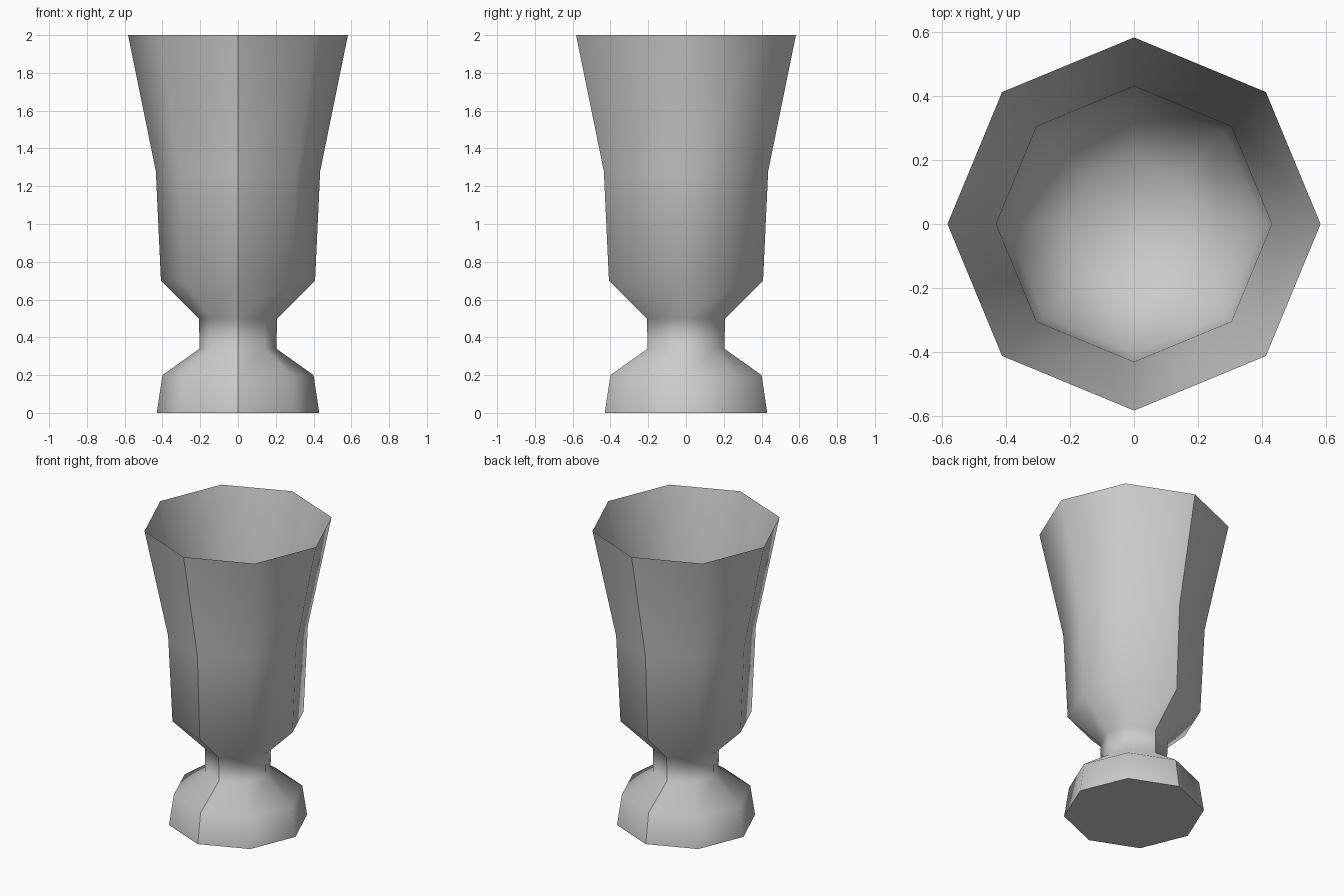
import bpy
import bmesh
from math import cos, sin, pi

cube = bpy.data.objects.get("Cube")
if cube:
    bpy.data.objects.remove(cube, do_unlink=True)

SIDES = 8
# Radius and height, from the foot up to the rim, then down inside the bowl
OUTER = [(0.43, 0), (0.40, 0.2), (0.203, 0.34), (0.207, 0.5),
         (0.408, 0.7), (0.435, 1.28), (0.582, 2)]
INNER = [(0.43, 1.28), (0.402, 0.705), (0.2, 0.51)]

grey = bpy.data.materials.new("plain grey")
grey.use_nodes = True
colour = (0.6, 0.6, 0.6, 1)
grey.diffuse_color = colour
grey.node_tree.nodes["Principled BSDF"].inputs["Base Color"].default_value = colour

# Eight-sided goblet lathed from the profile, with corners on the axes
bm = bmesh.new()
rings = []
for radius, z in OUTER + INNER:
    rings.append([bm.verts.new((radius * cos(2 * pi * i / SIDES),
                                radius * sin(2 * pi * i / SIDES), z))
                  for i in range(SIDES)])
for low, high in zip(rings, rings[1:]):
    for i in range(SIDES):
        j = (i + 1) % SIDES
        bm.faces.new((low[i], low[j], high[j], high[i]))
underside = bm.faces.new(list(reversed(rings[0])))
bm.faces.new(rings[-1])  # floor of the bowl
bm.normal_update()

for face in bm.faces:
    face.smooth = True

# Hard edges: foot, rim, and the two outer seams at front and back
for edge in underside.edges:
    edge.smooth = False
rim = len(OUTER) - 1
for i in range(SIDES):
    bm.edges.get((rings[rim][i], rings[rim][(i + 1) % SIDES])).smooth = False
for low, high in zip(rings[:rim], rings[1:rim + 1]):
    for i in (SIDES // 4, 3 * SIDES // 4):
        bm.edges.get((low[i], high[i])).smooth = False

mesh = bpy.data.meshes.new("goblet")
bm.to_mesh(mesh)
bm.free()
mesh.materials.append(grey)
goblet = bpy.data.objects.new("goblet", mesh)
bpy.context.collection.objects.link(goblet)
